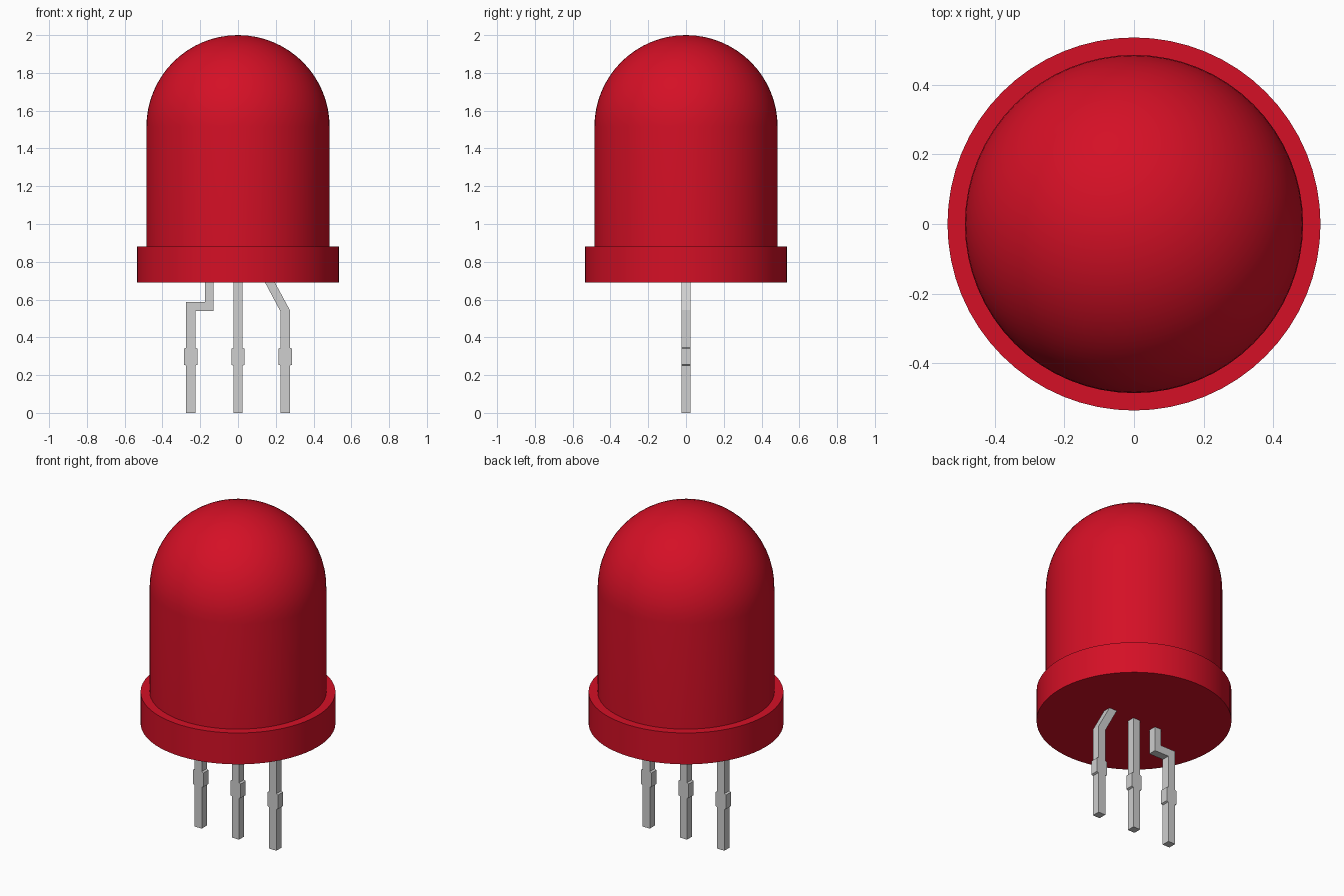
import bpy, bmesh, math
from mathutils import Vector

if "Cube" in bpy.data.objects:
    bpy.data.objects.remove(bpy.data.objects["Cube"], do_unlink=True)


def material(name, rgb):
    m = bpy.data.materials.new(name)
    m.use_nodes = True
    m.diffuse_color = (*rgb, 1)
    m.node_tree.nodes["Principled BSDF"].inputs["Base Color"].default_value = (*rgb, 1)
    return m


red = material("red plastic", (0.66, 0.005, 0.019))
metal = material("grey metal", (0.62, 0.62, 0.62))


def finish(bm, name, mat, smooth=False):
    bmesh.ops.recalc_face_normals(bm, faces=bm.faces)
    mesh = bpy.data.meshes.new(name)
    bm.to_mesh(mesh)
    bm.free()
    mesh.materials.append(mat)
    obj = bpy.data.objects.new(name, mesh)
    bpy.context.collection.objects.link(obj)
    if smooth:
        bpy.ops.object.select_all(action='DESELECT')
        obj.select_set(True)
        bpy.context.view_layer.objects.active = obj
        bpy.ops.object.shade_smooth_by_angle(angle=math.radians(35))
    return obj


def lathe(name, profile, mat, steps=64):
    """Spin an (r, z) profile around the z axis."""
    bm = bmesh.new()
    verts = [bm.verts.new((r, 0, z)) for r, z in profile]
    edges = [bm.edges.new(pair) for pair in zip(verts, verts[1:])]
    bmesh.ops.spin(bm, geom=verts + edges, cent=(0, 0, 0), axis=(0, 0, 1),
                   angle=math.tau, steps=steps, use_duplicate=False)
    bmesh.ops.remove_doubles(bm, verts=bm.verts, dist=0.0005)
    return finish(bm, name, mat, smooth=True)


def plate(name, outline, mat, depth):
    """Extrude an (x, z) outline along y, centred on y = 0."""
    bm = bmesh.new()
    face = bm.faces.new([bm.verts.new((x, -depth / 2, z)) for x, z in outline])
    out = bmesh.ops.extrude_face_region(bm, geom=[face])
    moved = [v for v in out["geom"] if isinstance(v, bmesh.types.BMVert)]
    bmesh.ops.translate(bm, verts=moved, vec=Vector((0, depth, 0)))
    return finish(bm, name, mat)


# Domed lens and its flange, as one closed turned body
R, DOME_Z, RIM = 0.485, 1.515, 0.535
BASE, LEDGE = 0.69, 0.88
body = [(0, BASE), (RIM, BASE), (RIM, LEDGE), (R, LEDGE)]
rings = 16
for i in range(rings + 1):
    a = math.pi / 2 * i / rings
    body.append((R * math.cos(a), DOME_Z + R * math.sin(a)))
lathe("domed_lens_body", body, red)

# Leads: shared lower part with a wider collar, different upper bends
W, COLLAR = 0.024, 0.035


def lead(name, x, upper):
    side = [(W, 0), (W, 0.25), (COLLAR, 0.255), (COLLAR, 0.34), (W, 0.345)]
    right = [(x + dx, z) for dx, z in side]
    left = [(x - dx, z) for dx, z in reversed(side)]
    return plate(name, right + upper + left, metal, 2 * W)


TOP = BASE + 0.01
lead("middle_lead", 0, [(W, TOP), (-W, TOP)])
lead("left_bent_lead", 0.25,
     [(0.274, 0.545), (0.19, TOP), (0.138, TOP), (0.226, 0.535)])
lead("right_stepped_lead", -0.25,
     [(-0.226, 0.54), (-0.13, 0.54), (-0.13, TOP), (-0.174, TOP),
      (-0.174, 0.588), (-0.274, 0.588)])
